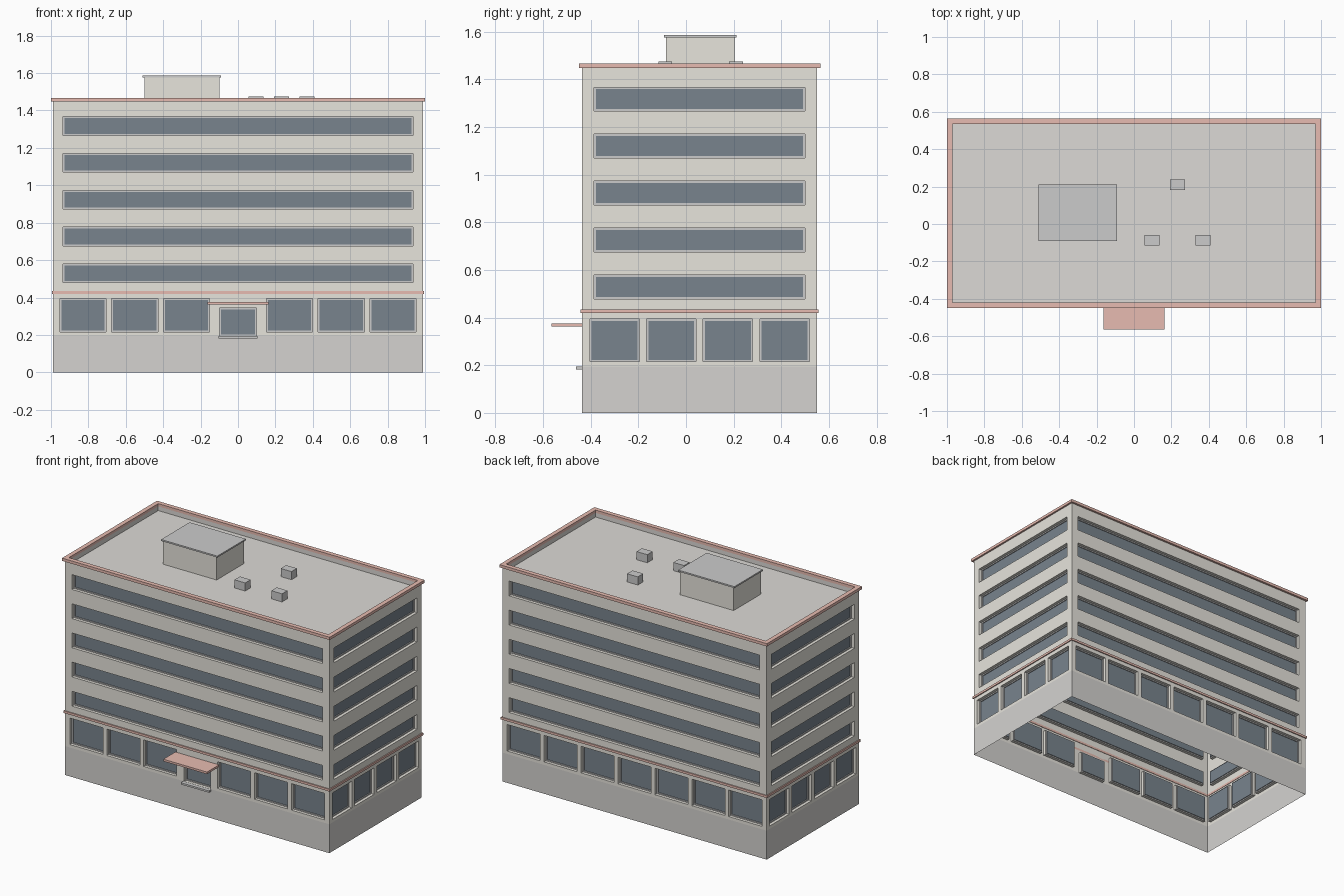
import bpy, bmesh
from mathutils import Vector

if "Cube" in bpy.data.objects:
    bpy.data.objects.remove(bpy.data.objects["Cube"])

YC = 0.057                 # building centre in y
HX, HY = 0.988, 0.493      # wall half sizes
Z_BASE, Z_ROOF, Z_TOP = 0.195, 1.42, 1.45


def material(name, rgb):
    m = bpy.data.materials.new(name)
    m.diffuse_color = (*rgb, 1)
    m.use_nodes = True
    m.node_tree.nodes["Principled BSDF"].inputs["Base Color"].default_value = m.diffuse_color
    return m


BEIGE = material("beige_wall", (0.80, 0.78, 0.72))
GREY = material("base_grey", (0.66, 0.65, 0.63))
GLASS = material("dark_glass", (0.19, 0.23, 0.27))
RED = material("red_trim", (0.80, 0.50, 0.44))
DECK = material("roof_deck", (0.72, 0.70, 0.67))


def finish(name, bm, mat=None):
    bmesh.ops.remove_doubles(bm, verts=bm.verts[:], dist=1e-5)
    me = bpy.data.meshes.new(name)
    bm.to_mesh(me)
    bm.free()
    ob = bpy.data.objects.new(name, me)
    bpy.context.collection.objects.link(ob)
    if mat:
        me.materials.append(mat)
    return ob


def quad(bm, pts):
    bm.faces.new([bm.verts.new(p) for p in pts])


def box(name, x0, x1, y0, y1, z0, z1, mat=None):
    bm = bmesh.new()
    bmesh.ops.create_cube(bm, size=1)
    for v in bm.verts:
        v.co = ((x0 + x1) / 2 + v.co.x * (x1 - x0),
                (y0 + y1) / 2 + v.co.y * (y1 - y0),
                (z0 + z1) / 2 + v.co.z * (z1 - z0))
    return finish(name, bm, mat)


def corners(hx, hy, z):
    return [Vector((sx * hx, YC + sy * hy, z))
            for sx, sy in ((-1, -1), (1, -1), (1, 1), (-1, 1))]


def ring(name, outer, inner, z0, z1, mat):
    """Rectangular trim running all round the building."""
    bm = bmesh.new()
    loops = [corners(*outer, z0), corners(*outer, z1), corners(*inner, z1), corners(*inner, z0)]
    for k in range(4):
        a, b = loops[k], loops[(k + 1) % 4]
        for i in range(4):
            j = (i + 1) % 4
            quad(bm, (a[i], a[j], b[j], b[i]))
    return finish(name, bm, mat)


def rect(u0, u1, v0, v1, s=0.0):
    return [(u0 + s, v0 + s), (u1 - s, v0 + s), (u1 - s, v1 - s), (u0 + s, v1 - s)]


def openings(count, pitch, width, strip_half, door):
    """Window rectangles of one side as (u0, u1, v0, v1)."""
    out = []
    for i in range(count):
        c = (i - (count - 1) / 2) * pitch
        if door and i == count // 2:
            out.append((-0.098, 0.098, Z_BASE, 0.343))
        else:
            out.append((c - width / 2, c + width / 2, 0.215, 0.394))
    for i in range(5):
        z = 0.479 + 0.197 * i
        out.append((-strip_half, strip_half, z, z + 0.1))
    return out


# Walls with recessed windows: normal, tangent, distance, half width, openings
X, Y = Vector((1, 0, 0)), Vector((0, 1, 0))
sides = [(-Y, X, HY, HX, openings(7, 0.276, 0.247, 0.936, True)),
         (Y, -X, HY, HX, openings(7, 0.276, 0.247, 0.936, False)),
         (X, Y, HX, HY, openings(4, 0.238, 0.208, 0.443, False)),
         (-X, -Y, HX, HY, openings(4, 0.238, 0.208, 0.443, False))]
walls, base, frames, glass = (bmesh.new() for _ in range(4))
REVEAL, PANE, RIM = 0.02, 0.026, 0.008

for n, t, dist, half, holes in sides:
    def P(uv, depth=0.0):
        return n * (dist - depth) + t * uv[0] + Vector((0, YC, uv[1]))

    us = sorted({-half, half} | {u for h in holes for u in h[:2]})
    vs = sorted({Z_BASE, Z_TOP} | {v for h in holes for v in h[2:]})
    for u0, u1 in zip(us, us[1:]):
        for v0, v1 in zip(vs, vs[1:]):
            cu, cv = (u0 + u1) / 2, (v0 + v1) / 2
            if not any(h[0] < cu < h[1] and h[2] < cv < h[3] for h in holes):
                quad(walls, [P(p) for p in rect(u0, u1, v0, v1)])
    for h in holes:
        o, r = rect(*h), rect(*h, RIM)
        for i in range(4):
            j = (i + 1) % 4
            quad(walls, (P(o[i]), P(o[j]), P(o[j], REVEAL), P(o[i], REVEAL)))
            quad(frames, (P(o[i], REVEAL), P(o[j], REVEAL), P(r[j], REVEAL), P(r[i], REVEAL)))
            quad(frames, (P(r[i], REVEAL), P(r[j], REVEAL), P(r[j], PANE), P(r[i], PANE)))
        quad(glass, [P(p, PANE) for p in r])
    quad(base, [P(p) for p in rect(-half, half, 0, Z_BASE)])

finish("walls", walls, BEIGE)
finish("base", base, GREY)           # open underneath
finish("window_frames", frames)
finish("window_glass", glass, GLASS)

# Roof deck with inner parapet faces
bm = bmesh.new()
lo, hi = corners(0.97, 0.477, Z_ROOF), corners(0.97, 0.477, Z_TOP)
quad(bm, lo)
for i in range(4):
    j = (i + 1) % 4
    quad(bm, (lo[j], lo[i], hi[i], hi[j]))
finish("roof_deck", bm, DECK)

# Red trims
ring("cornice", (1.0, 0.507), (0.97, 0.477), 1.448, 1.467, RED)
ring("floor_band", (0.995, 0.5), (0.985, 0.49), 0.42, 0.435, RED)
box("entrance_canopy", -0.163, 0.163, -0.564, YC - HY, 0.362, 0.376, RED)

# Entrance step
box("entrance_step", -0.105, 0.105, -0.461, YC - HY, 0.182, 0.194)

# Rooftop structures
box("penthouse", -0.5, -0.1, -0.085, 0.205, Z_ROOF, 1.577, BEIGE)
box("penthouse_cap", -0.51, -0.09, -0.092, 0.212, 1.577, 1.587)
for i, (x, y) in enumerate(((0.095, -0.087), (0.233, 0.21), (0.37, -0.087))):
    box(f"roof_unit_{i + 1}", x - 0.04, x + 0.04, y - 0.029, y + 0.029, Z_ROOF, 1.475)
